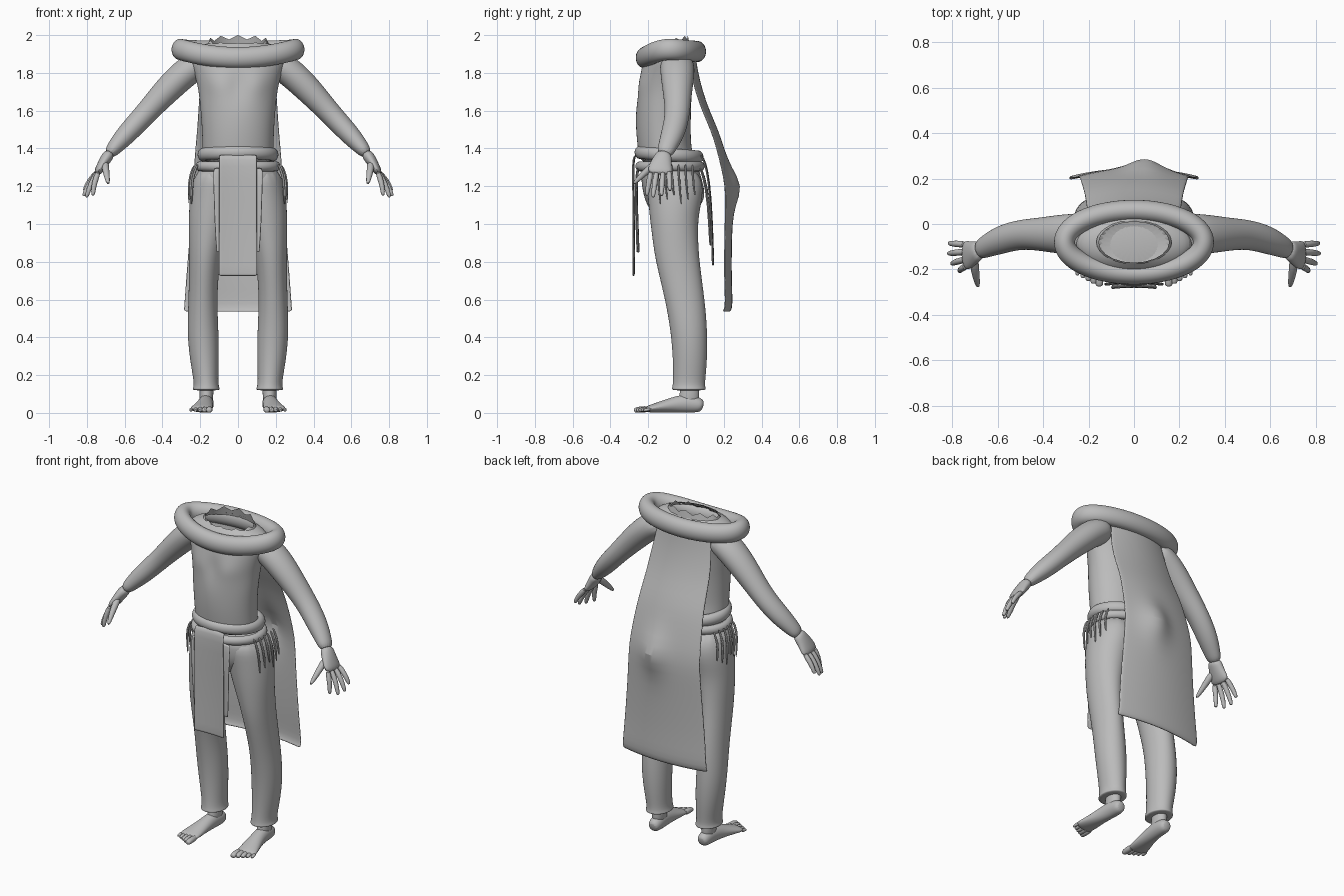
import bpy, bmesh, math
from mathutils import Vector

cube = bpy.data.objects.get("Cube")
if cube:
    bpy.data.objects.remove(cube, do_unlink=True)

GREY = (0.5, 0.5, 0.5, 1)
mat = bpy.data.materials.new("plain grey")
mat.use_nodes = True
mat.diffuse_color = GREY
mat.node_tree.nodes["Principled BSDF"].inputs["Base Color"].default_value = GREY
TAU = math.tau
X, Y, Z = Vector((1, 0, 0)), Vector((0, 1, 0)), Vector((0, 0, 1))


def finish(name, bm, subsurf=0, thick=0, recalc=True):
    if recalc:
        bmesh.ops.recalc_face_normals(bm, faces=bm.faces)
    mesh = bpy.data.meshes.new(name)
    bm.to_mesh(mesh)
    bm.free()
    mesh.materials.append(mat)
    ob = bpy.data.objects.new(name, mesh)
    bpy.context.collection.objects.link(ob)
    if thick:
        m = ob.modifiers.new("Thickness", 'SOLIDIFY')
        m.thickness, m.offset = thick, 0
    if subsurf:
        m = ob.modifiers.new("Smooth", 'SUBSURF')
        m.levels = m.render_levels = subsurf
    bpy.context.view_layer.objects.active = ob
    ob.select_set(True)
    bpy.ops.object.shade_smooth_by_angle(angle=math.radians(50))
    ob.select_set(False)
    return ob


def loft(name, secs, ref=X, flat=False, closed=False, caps=(True, True),
         n=16, side=1, shape=None, subsurf=2):
    """Sections (x, y, z, radius along ref, other radius) joined to a skin."""
    bm = bmesh.new()
    pts = [Vector(s[:3]) for s in secs]
    grow = 1 / (2 / 3 + math.cos(TAU / n) / 3)
    rings, count = [], len(pts)
    for i, (p, s) in enumerate(zip(pts, secs)):
        if closed:
            t = pts[(i + 1) % count] - pts[i - 1]
        else:
            t = pts[min(i + 1, count - 1)] - pts[max(i - 1, 0)]
        t = Z.copy() if flat else t.normalized()
        u = (ref - t * ref.dot(t)).normalized()
        v = t.cross(u)
        ring = []
        for k in range(n):
            a = TAU * k / n
            co = p + (u * math.cos(a) * s[3] + v * math.sin(a) * s[4]) * grow
            if shape:
                co = shape(co)
            ring.append(bm.verts.new((co.x * side, co.y, co.z)))
        rings.append(ring)
    for i in range(count if closed else count - 1):
        a, b = rings[i], rings[(i + 1) % count]
        for k in range(n):
            bm.faces.new((a[k], a[(k + 1) % n], b[(k + 1) % n], b[k]))
    if not closed:
        for ring, cap in zip((rings[0], rings[-1]), caps):
            if cap:
                bm.faces.new(ring)
    return finish(name, bm, subsurf)


def sheet(name, rows, cx=0, curl=0, bump=None, cols=12, thick=0.008):
    """Hanging cloth from rows of (y, z, half width)."""
    bm = bmesh.new()
    grid = []
    for y, z, hw in rows:
        line = []
        for k in range(cols + 1):
            u = 2 * k / cols - 1
            x = cx + u * hw
            line.append(bm.verts.new((x, y - curl * u * u + (bump(x, z) if bump else 0), z)))
        grid.append(line)
    for a, b in zip(grid, grid[1:]):
        for k in range(cols):
            bm.faces.new((a[k], a[k + 1], b[k + 1], b[k]))
    return finish(name, bm, 1, thick)


def gauss(dx, dz, w):
    return math.exp(-(dx * dx + dz * dz) / (w * w))


# Torso with chest muscles, open at the neck
def chest(co):
    if co.y < -0.12:
        co.y -= 0.022 * gauss(abs(co.x) - 0.1, co.z - 1.73, 0.075)
        co.y += 0.012 * gauss(co.x, co.z - 1.75, 0.05)
    return co


loft("torso", [(0, -.09, 1.30, .19, .15), (0, -.115, 1.40, .187, .14),
               (0, -.12, 1.50, .19, .145), (0, -.12, 1.60, .197, .145),
               (0, -.11, 1.68, .205, .14), (0, -.107, 1.74, .215, .138),
               (0, -.10, 1.81, .235, .138), (0, -.09, 1.87, .26, .135),
               (0, -.085, 1.92, .25, .125), (0, -.08, 1.945, .20, .105),
               (0, -.08, 1.955, .165, .095)],
     flat=True, caps=(True, False), n=32, shape=chest)

# Ragged neck edge, higher at the back
bm = bmesh.new()
N = 20
low, high = [], []
for k in range(N):
    a = TAU * k / N
    c, s = math.cos(a), math.sin(a)
    low.append(bm.verts.new((.17 * c, -.08 + .10 * s, 1.94)))
    top = 1.97 + .02 * s + (.01 if k % 2 else -.012)
    high.append(bm.verts.new((.155 * c, -.08 + .09 * s, top)))
for k in range(N):
    j = (k + 1) % N
    bm.faces.new((low[k], low[j], high[j], high[k]))
finish("neck_edge", bm)


# Padded rings round the body
def hoop(name, rx, ry, cy, zfun, rv, rh, n=32):
    secs = []
    for k in range(n):
        a = TAU * k / n
        secs.append((rx * math.cos(a), cy + ry * math.sin(a), zfun(math.sin(a)), rv, rh))
    loft(name, secs, ref=Z, closed=True, n=10)


hoop("collar", .308, .14, -.08, lambda s: 1.925 - (.045 * s * s if s < 0 else .012 * s), .056, .047)
hoop("upper_belt", .187, .155, -.09, lambda s: 1.367 - .012 * s, .034, .028)
hoop("lower_belt", .202, .16, -.085, lambda s: 1.305, .026, .024)

# Hips
loft("briefs", [(0, -.085, 1.32, .195, .15), (0, -.08, 1.25, .225, .158),
                (0, -.065, 1.18, .245, .165), (0, -.06, 1.12, .17, .155),
                (0, -.07, 1.05, .06, .11)], flat=True, n=24)

# Limbs, each side
for side, tag in ((1, "left"), (-1, "right")):
    loft(tag + "_trouser_leg",
         [(.11, -.08, 1.31, .105, .14), (.125, -.052, 1.18, .126, .152),
          (.143, -.065, 1.05, .118, .128), (.165, -.057, .92, .095, .12),
          (.178, -.045, .80, .08, .115), (.187, -.005, .60, .074, .104),
          (.186, .018, .42, .084, .096), (.177, .022, .26, .074, .089),
          (.168, .015, .15, .062, .083), (.168, .015, .128, .072, .09),
          (.168, .015, .118, .07, .088)], flat=True, side=side)
    loft(tag + "_ankle", [(.167, .02, .18, .038, .05), (.167, .02, .10, .036, .05),
                          (.168, .01, .04, .036, .06)], flat=True, side=side, n=12)
    loft(tag + "_foot", [(.166, .092, .035, .024, .024), (.166, .07, .042, .038, .04),
                         (.168, .01, .052, .04, .05), (.174, -.06, .044, .042, .042),
                         (.184, -.13, .032, .052, .03), (.194, -.19, .022, .06, .02),
                         (.198, -.215, .018, .056, .013)], side=side, n=12)
    for k in range(5):
        x = .15 + k * .024
        r = .017 - .002 * k
        y = -.275 + .012 * k
        loft(f"{tag}_toe_{k + 1}", [(x, -.19, .02, r, r), (x + .002, y + .03, .018, r, r),
                                    (x + .003, y + .006, .014, r, r * .8), (x + .003, y, .013, r * .6, r * .5)],
             side=side, n=8, subsurf=1)
    loft(tag + "_arm",
         [(.17, -.05, 1.86, .085, .07), (.25, -.045, 1.825, .092, .078),
          (.33, -.045, 1.755, .085, .076), (.41, -.045, 1.672, .073, .068),
          (.48, -.045, 1.595, .066, .06), (.54, -.055, 1.53, .064, .057),
          (.60, -.075, 1.465, .06, .053), (.65, -.098, 1.41, .049, .042),
          (.687, -.118, 1.365, .041, .03)], ref=Y, side=side)
    loft(tag + "_palm",
         [(.675, -.112, 1.38, .04, .031), (.70, -.125, 1.345, .048, .03),
          (.727, -.137, 1.30, .063, .025), (.75, -.14, 1.262, .064, .018)],
         ref=Y, side=side, n=12)
    fingers = {"little": (-.09, .815, -.085, 1.175), "ring": (-.122, .818, -.13, 1.148),
               "middle": (-.155, .803, -.175, 1.14), "index": (-.185, .768, -.208, 1.15)}
    for fname, (by, tx, ty, tz) in fingers.items():
        base, tip = Vector((.737, by, 1.283)), Vector((tx, ty, tz))
        mid = base.lerp(tip, .55) + Vector((.008, 0, .006))
        loft(f"{tag}_{fname}_finger",
             [(*base, .016, .016), (*mid, .014, .014),
              (*tip.lerp(mid, .15), .011, .011), (*tip, .006, .006)],
             ref=Y, side=side, n=8, subsurf=1)
    loft(tag + "_thumb", [(.705, -.15, 1.33, .022, .022), (.70, -.205, 1.285, .018, .018),
                          (.692, -.25, 1.24, .014, .014), (.686, -.28, 1.21, .007, .007)],
         side=side, n=8, subsurf=1)
    # Hanging cords on the hip
    for k in range(6):
        y = -.15 + .037 * k
        end = 1.10 + .025 * (k % 3)
        x = .205 + .02 * math.sin(math.pi * (k + .5) / 6)
        loft(f"{tag}_hip_cord_{k + 1}",
             [(x, y, 1.32, .007, .007), (x + .03, y, 1.26, .008, .006),
              (x + .035, y + .008, 1.18, .007, .005), (x + .035, y + .014, end, .003, .003)],
             side=side, n=6, subsurf=1)

# Cloth panels on the belt
sheet("front_panel", [(-.262, 1.365, .10), (-.276, 1.35, .10), (-.278, 1.27, .10),
                      (-.272, 1.0, .101), (-.275, .74, .102), (-.275, .725, .102)], curl=.006)
sheet("front_under_panel", [(-.25, 1.30, .135), (-.262, 1.2, .13), (-.255, 1.0, .125),
                            (-.25, .86, .115), (-.25, .85, .115)], curl=.01)
sheet("back_panel", [(.08, 1.365, .10), (.105, 1.33, .10), (.125, 1.22, .10),
                     (.138, 1.05, .10), (.145, .80, .10), (.146, .78, .10)], curl=.006)
sheet("back_under_panel", [(.08, 1.30, .13), (.115, 1.2, .13), (.13, 1.0, .125),
                           (.135, .88, .115)], curl=.01)

# Cape with a raised point and a turned hem
sheet("cape", [(.045, 1.92, .17), (.055, 1.82, .19), (.085, 1.70, .205), (.12, 1.60, .21),
               (.17, 1.49, .218), (.197, 1.40, .226), (.222, 1.30, .234), (.243, 1.20, .24),
               (.244, 1.10, .246), (.241, 1.0, .252), (.238, .85, .264), (.238, .70, .276),
               (.243, .60, .283), (.24, .55, .287), (.228, .536, .287)],
      curl=.035, bump=lambda x, z: .06 * gauss(x - .05, z - 1.2, .085), cols=16)
